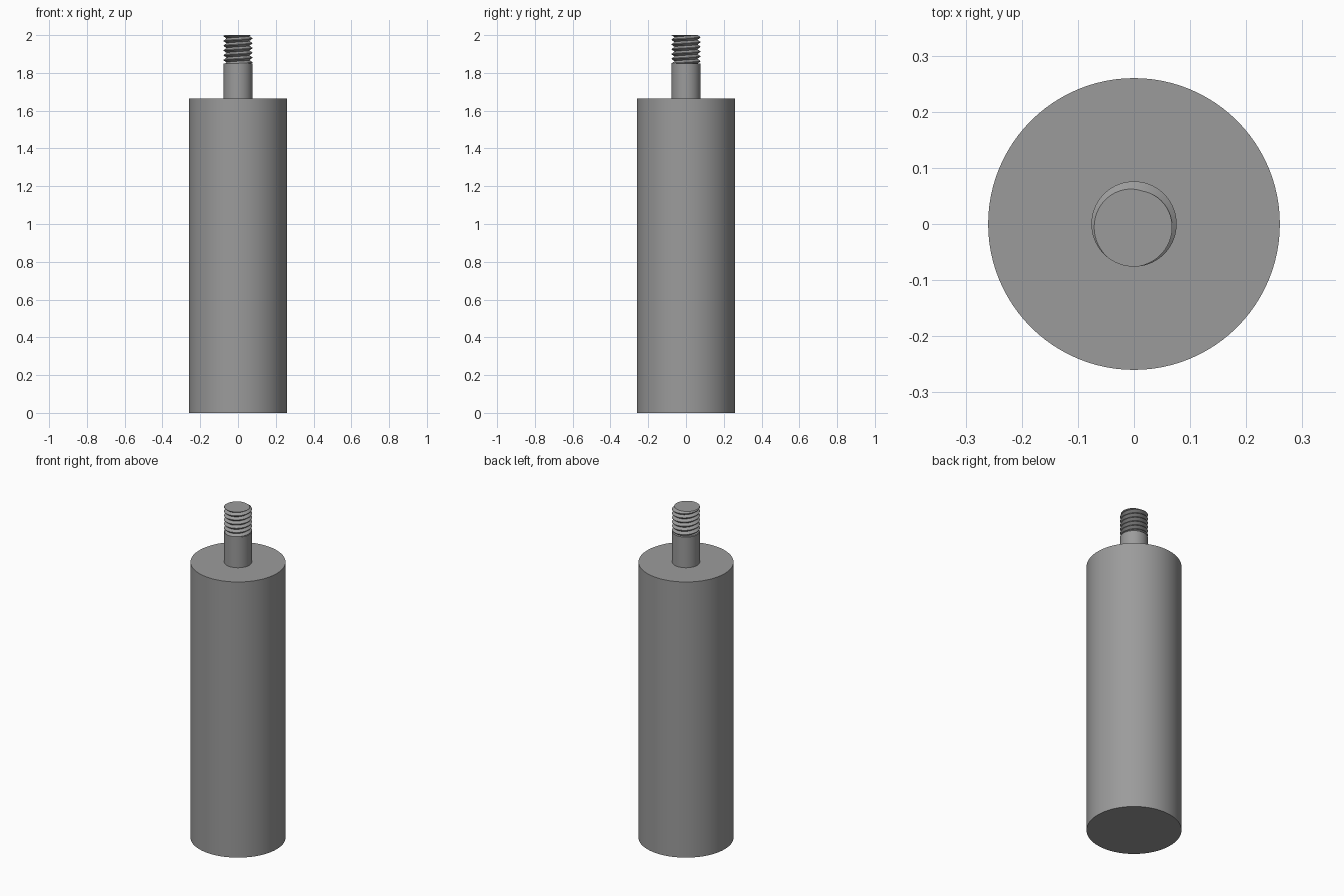
import bpy, bmesh, math

if "Cube" in bpy.data.objects:
    bpy.data.objects.remove(bpy.data.objects["Cube"])

SEG = 96
grey = bpy.data.materials.new("steel grey")
grey.diffuse_color = (0.33, 0.33, 0.33, 1)
grey.use_nodes = True
grey.node_tree.nodes["Principled BSDF"].inputs["Base Color"].default_value = grey.diffuse_color


def finish(obj, angle=30):
    obj.data.materials.append(grey)
    bpy.ops.object.select_all(action='DESELECT')
    obj.select_set(True)
    bpy.context.view_layer.objects.active = obj
    bpy.ops.object.shade_smooth_by_angle(angle=math.radians(angle))


def cylinder(name, radius, z0, z1):
    bpy.ops.mesh.primitive_cylinder_add(vertices=SEG, radius=radius, depth=z1 - z0,
                                        location=(0, 0, (z0 + z1) / 2))
    obj = bpy.context.object
    obj.name = name
    finish(obj)


def thread(name, crest, root, pitch, z0, z1, root_angle):
    # Helical sheet: rows follow the root, both crest edges, and repeat every pitch
    profile = [(0.0, root), (0.44, crest), (0.56, crest)]
    start = z1 - pitch * (math.ceil((z1 - z0) / pitch) + 2)
    turns = math.ceil((z1 - z0) / pitch) + 3
    bm = bmesh.new()
    rows = []
    for turn in range(turns):
        for offset, r in profile:
            row = []
            for j in range(SEG + 1):
                t = j / SEG
                a = root_angle + t * math.tau
                row.append(bm.verts.new((r * math.cos(a), r * math.sin(a),
                                         start + pitch * (turn + offset + t))))
            rows.append(row)
    for low, high in zip(rows, rows[1:]):
        for j in range(SEG):
            bm.faces.new((low[j], low[j + 1], high[j + 1], high[j]))
    bmesh.ops.remove_doubles(bm, verts=bm.verts, dist=1e-5)

    # Trim both ends flat and cap the top
    for z, side in ((z0, -1), (z1, 1)):
        bmesh.ops.bisect_plane(bm, geom=bm.verts[:] + bm.edges[:] + bm.faces[:], dist=1e-6,
                               plane_co=(0, 0, z), plane_no=(0, 0, side), clear_outer=True)
    for z in (z0, z1):
        rim = [e for e in bm.edges if e.is_boundary
               and all(abs(v.co.z - z) < 1e-5 for v in e.verts)]
        bmesh.ops.contextual_create(bm, geom=rim)
    bmesh.ops.recalc_face_normals(bm, faces=bm.faces)
    mesh = bpy.data.meshes.new(name)
    bm.to_mesh(mesh)
    bm.free()
    obj = bpy.data.objects.new(name, mesh)
    bpy.context.collection.objects.link(obj)
    finish(obj)


# Main round body, plain shank, threaded tip
cylinder("body", 0.26, 0.0, 1.665)
cylinder("shank", 0.076, 1.66, 1.85)
thread("threaded_tip", 0.076, 0.0605, 0.0253, 1.849, 2.0, math.radians(75))
